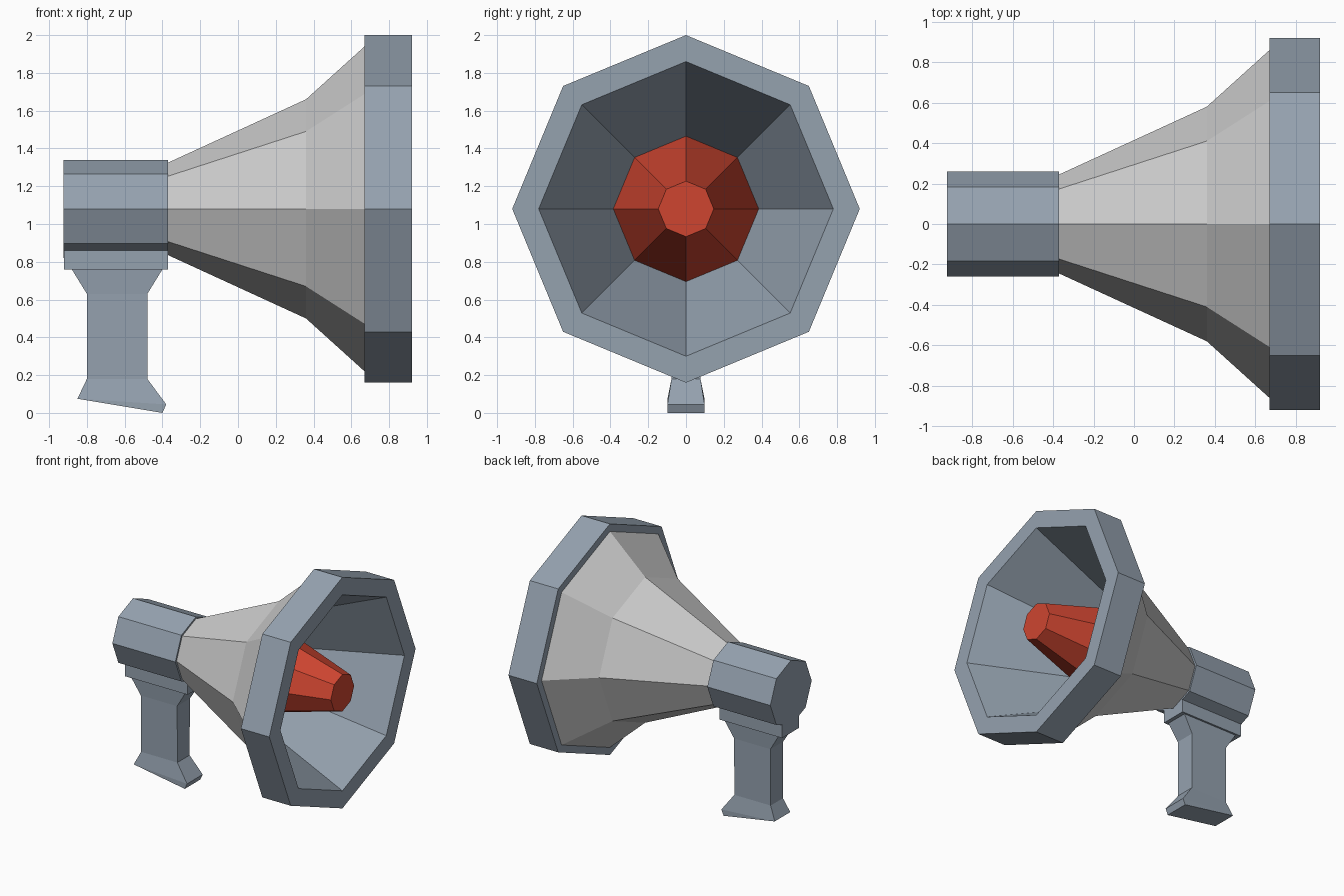
import bpy, bmesh, math

if "Cube" in bpy.data.objects:
    bpy.data.objects.remove(bpy.data.objects["Cube"])

AXIS_Z = 1.08
SIDES = 8


def material(name, rgb):
    m = bpy.data.materials.new(name)
    m.diffuse_color = (*rgb, 1)
    m.use_nodes = True
    m.node_tree.nodes["Principled BSDF"].inputs["Base Color"].default_value = m.diffuse_color
    return m


def finish(name, bm, mat):
    mesh = bpy.data.meshes.new(name)
    bm.to_mesh(mesh)
    bm.free()
    mesh.materials.append(mat)
    obj = bpy.data.objects.new(name, mesh)
    bpy.context.collection.objects.link(obj)
    return obj


def skin(bm, rings, cap_start=False, cap_end=False):
    """Join successive vertex rings with quads, capping the ends if asked."""
    n = len(rings[0])
    for a, b in zip(rings, rings[1:]):
        for i in range(n):
            j = (i + 1) % n
            bm.faces.new((a[i], a[j], b[j], b[i]))
    if cap_start:
        bm.faces.new(rings[0][::-1])
    if cap_end:
        bm.faces.new(rings[-1])


def lathe(name, profile, mat, cap_start=False, cap_end=False):
    """Spin (x, radius) points round the horn axis."""
    bm = bmesh.new()
    angles = [2 * math.pi * k / SIDES for k in range(SIDES)]
    rings = [[bm.verts.new((x, r * math.cos(a), AXIS_Z + r * math.sin(a)))
              for a in angles] for x, r in profile]
    skin(bm, rings, cap_start, cap_end)
    return finish(name, bm, mat)


slate = material("slate", (0.30, 0.36, 0.43))
light = material("light_grey", (0.55, 0.55, 0.55))
red = material("red", (0.62, 0.06, 0.03))

# Rear barrel
lathe("rear_barrel", [(-0.925, 0.26), (-0.37, 0.26)], slate, True, True)

# Flared horn shell
lathe("horn", [(-0.37, 0.245), (0.36, 0.58), (0.67, 0.86)], light)

# Thick rim running into the inner lining of the horn
lathe("rim_and_lining", [(0.67, 0.855), (0.67, 0.92), (0.92, 0.92),
                         (0.92, 0.78), (0.07, 0.385)], slate)

# Red centre plug
lathe("centre_plug", [(0.07, 0.385), (0.92, 0.147)], red, True, True)

# Handle: mounting plate, neck, grip and flared foot
# each row: rear x, rear z, front x, front z, half width
rows = [(-0.92, 0.86, -0.37, 0.86, 0.105),
        (-0.92, 0.76, -0.37, 0.76, 0.105),
        (-0.88, 0.76, -0.40, 0.76, 0.09),
        (-0.80, 0.63, -0.48, 0.63, 0.08),
        (-0.80, 0.18, -0.48, 0.18, 0.077),
        (-0.85, 0.075, -0.38, 0.045, 0.098),
        (-0.85, 0.075, -0.40, 0.0, 0.098)]
bm = bmesh.new()
rings = [[bm.verts.new(p) for p in ((x0, -w, z0), (x1, -w, z1),
                                    (x1, w, z1), (x0, w, z0))]
         for x0, z0, x1, z1, w in rows]
skin(bm, rings, True, True)
bmesh.ops.remove_doubles(bm, verts=bm.verts, dist=1e-4)
bmesh.ops.recalc_face_normals(bm, faces=bm.faces)
finish("handle", bm, slate)
